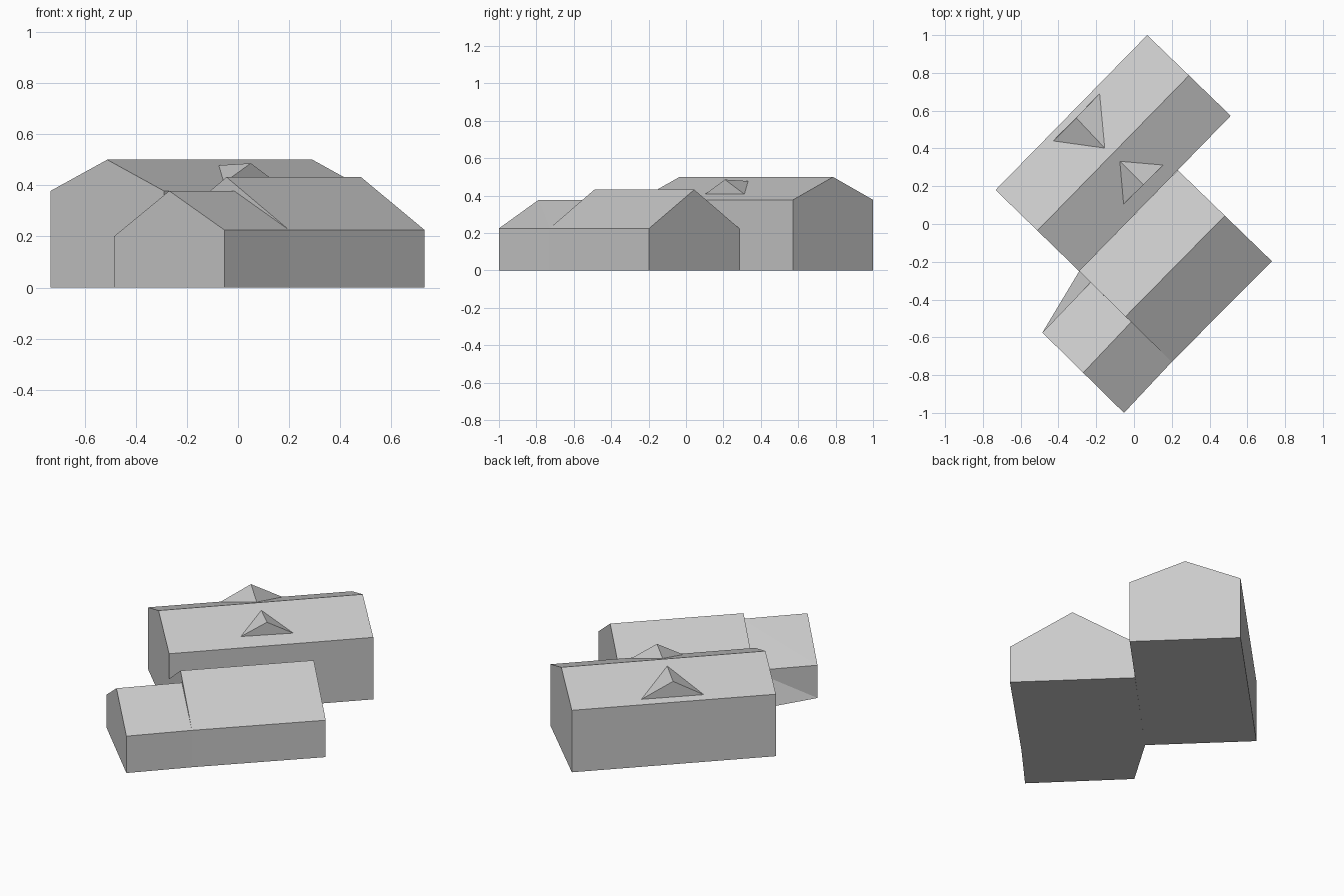
import bpy
import bmesh

old = bpy.data.objects.get("Cube")
if old:
    bpy.data.objects.remove(old, do_unlink=True)

grey = bpy.data.materials.new("plain_grey")
grey.use_nodes = True
colour = (0.6, 0.6, 0.6, 1.0)
grey.diffuse_color = colour
grey.node_tree.nodes["Principled BSDF"].inputs["Base Color"].default_value = colour


def finish(name, bm):
    bmesh.ops.recalc_face_normals(bm, faces=bm.faces)
    bmesh.ops.dissolve_limit(bm, angle_limit=0.002, verts=bm.verts, edges=bm.edges)
    mesh = bpy.data.meshes.new(name)
    bm.to_mesh(mesh)
    bm.free()
    mesh.materials.append(grey)
    ob = bpy.data.objects.new(name, mesh)
    bpy.context.collection.objects.link(ob)
    return ob


def gable(west, east, eave, ridge):
    """Five-point gable end standing between two ground corners."""
    mid = [(a + b) / 2 for a, b in zip(west, east)]
    return [(*west, 0), (*west, eave), (*mid, ridge), (*east, eave), (*east, 0)]


def house(name, front, back):
    """Join two gable ends with walls, roof slopes and floor."""
    bm = bmesh.new()
    f = [bm.verts.new(p) for p in front]
    b = [bm.verts.new(p) for p in back]
    bm.faces.new(f)
    bm.faces.new(b)
    for i in range(len(f)):
        j = (i + 1) % len(f)
        bm.faces.new((f[i], f[j], b[j]))
        bm.faces.new((f[i], b[j], b[i]))
    return finish(name, bm)


def dormer(name, left, right, peak, tail):
    """Triangular dormer: upright front and a ridge running into the roof."""
    bm = bmesh.new()
    l, r, p, t = [bm.verts.new(c) for c in (left, right, peak, tail)]
    for tri in ((l, r, p), (r, t, p), (t, l, p), (l, t, r)):
        bm.faces.new(tri)
    return finish(name, bm)


# Tall rear building
house("main_building",
      gable((-0.733, 0.18), (-0.29, -0.25), 0.378, 0.5),
      gable((0.07, 1.0), (0.512, 0.573), 0.378, 0.5))

# Middle building
inner, outer = (-0.29, -0.25), (0.2, -0.73)
house("middle_building",
      gable(inner, outer, 0.225, 0.432),
      gable((0.232, 0.285), (0.73, -0.197), 0.225, 0.432))

# Low front wing, whose inner wall twists to meet the main building
wing_front = gable((-0.485, -0.575), (-0.053, -1.0), 0.225, 0.378)
wing_front[1] = (-0.485, -0.575, 0.2)
wing_back = [(*inner, 0), (-0.23, -0.309, 0.2), (-0.015, -0.519, 0.378),
             (*outer, 0.225), (*outer, 0)]
house("front_wing", wing_front, wing_back)

# Roof dormers
dormer("front_dormer", (-0.055, 0.105, 0.41), (0.155, 0.312, 0.408),
       (0.05, 0.208, 0.486), (-0.075, 0.332, 0.478))
dormer("back_dormer", (-0.182, 0.69, 0.394), (-0.428, 0.44, 0.393),
       (-0.306, 0.562, 0.488), (-0.155, 0.402, 0.48))
